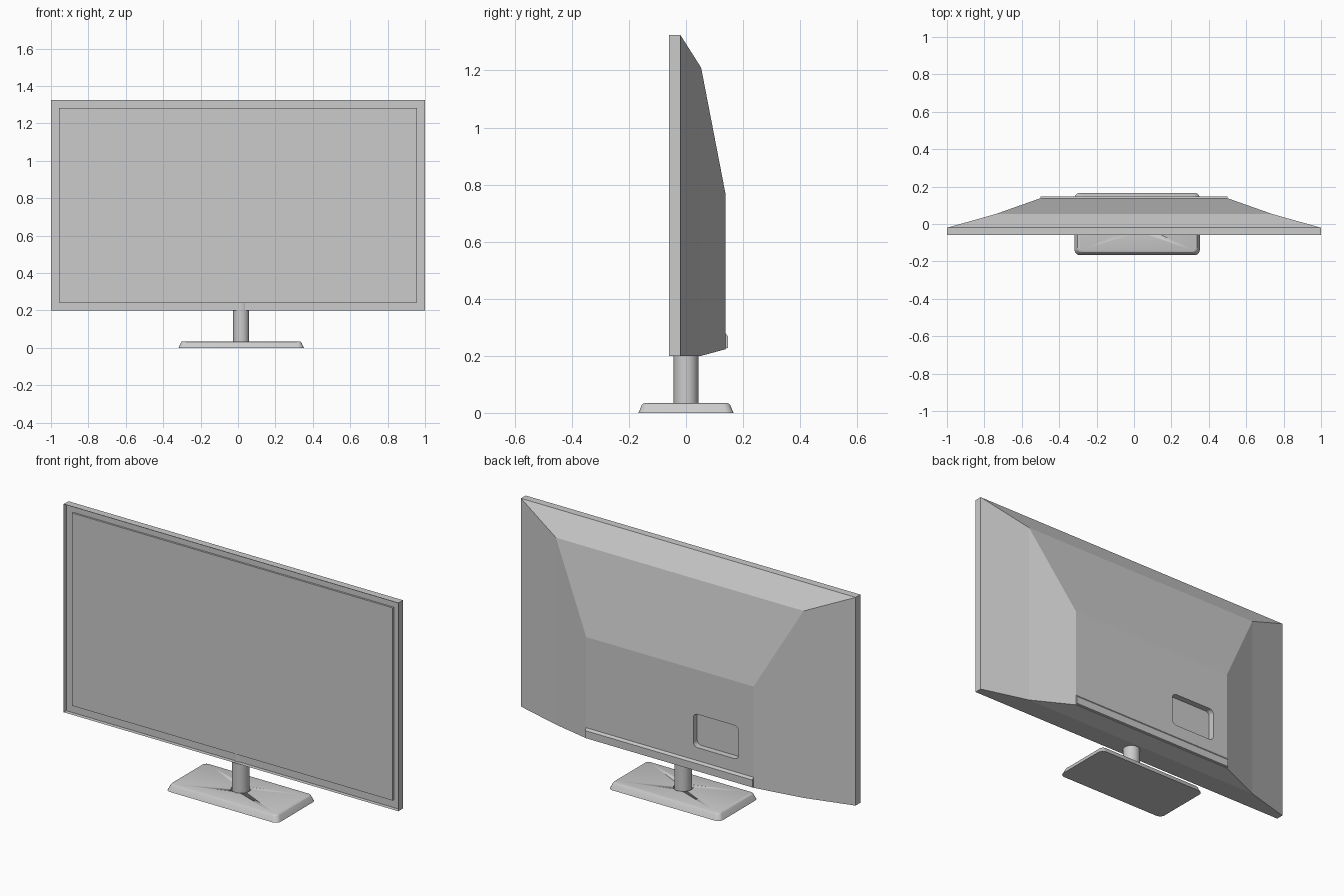
import bpy, bmesh, math
from mathutils import Matrix

if "Cube" in bpy.data.objects:
    bpy.data.objects.remove(bpy.data.objects["Cube"])


def finish(name, bm, angle=None):
    bmesh.ops.recalc_face_normals(bm, faces=bm.faces)
    me = bpy.data.meshes.new(name)
    bm.to_mesh(me)
    bm.free()
    ob = bpy.data.objects.new(name, me)
    bpy.context.collection.objects.link(ob)
    bpy.ops.object.select_all(action='DESELECT')
    ob.select_set(True)
    bpy.context.view_layer.objects.active = ob
    if angle:
        bpy.ops.object.shade_smooth_by_angle(angle=math.radians(angle))
    return ob


def loft(rings):
    """Closed solid through rings of equal point count."""
    bm = bmesh.new()
    loops = [[bm.verts.new(p) for p in r] for r in rings]
    for a, b in zip(loops, loops[1:]):
        n = len(a)
        for i in range(n):
            j = (i + 1) % n
            bm.faces.new((a[i], a[j], b[j], b[i]))
    start = bm.faces.new(loops[0][::-1])
    bm.faces.new(loops[-1])
    return bm, start


def rect(hx, y, z0, z1):
    return [(-hx, y, z0), (hx, y, z0), (hx, y, z1), (-hx, y, z1)]


def rounded(hx, hy, r, seg=6):
    pts = []
    for k, (sx, sy) in enumerate([(1, 1), (-1, 1), (-1, -1), (1, -1)]):
        for i in range(seg + 1):
            a = math.pi / 2 * (k + i / seg)
            pts.append((sx * (hx - r) + r * math.cos(a),
                        sy * (hy - r) + r * math.sin(a)))
    return pts


def cut(ob, cutter):
    cutter.hide_render = True
    m = ob.modifiers.new("cut", 'BOOLEAN')
    m.operation = 'DIFFERENCE'
    m.solver = 'EXACT'
    m.object = cutter
    bpy.ops.object.select_all(action='DESELECT')
    ob.select_set(True)
    bpy.context.view_layer.objects.active = ob
    bpy.ops.object.modifier_apply(modifier=m.name)
    bpy.data.objects.remove(cutter)


def cylinder(name, r, x, z0, z1):
    bm = bmesh.new()
    bmesh.ops.create_cone(bm, cap_ends=True, segments=32, radius1=r, radius2=r,
                          depth=z1 - z0,
                          matrix=Matrix.Translation((x, 0, (z0 + z1) / 2)))
    return finish(name, bm, 30)


# Housing: bezel slab and faceted rear shell, front inset for the screen
bm, front = loft([rect(1, -0.06, 0.2, 1.325),
                  rect(1, -0.02, 0.2, 1.325),
                  rect(0.74, 0.053, 0.2, 1.21),
                  rect(0.5, 0.138, 0.223, 0.77)])
bmesh.ops.inset_individual(bm, faces=[front], thickness=0.038)
inner = bmesh.ops.extrude_discrete_faces(bm, faces=[front])['faces'][0]
bmesh.ops.translate(bm, verts=inner.verts, vec=(0, 0.022, 0))
housing = finish("housing", bm)

# Connector recess in the rear shell
outline = rounded(0.135, 0.09, 0.025)
bm, _ = loft([[(x - 0.275, y, z + 0.44) for x, z in outline]
              for y in (0.105, 0.2)])
cut(housing, finish("recess_cutter", bm))

# Screen panel
bm, _ = loft([rect(0.958, -0.048, 0.242, 1.283),
              rect(0.958, -0.036, 0.242, 1.283)])
finish("screen", bm)

# Rear ledge along the bottom of the shell
profile = [(0.13, 0.223), (0.147, 0.228), (0.147, 0.268), (0.138, 0.28), (0.13, 0.28)]
bm, _ = loft([[(x, y, z) for y, z in profile] for x in (-0.5, 0.5)])
finish("rear_ledge", bm)

# Stand base with sloped, softened rim and a socket for the post
CX = 0.017
rim = [(0, 0), (0.002, 0.004), (0.012, 0.027), (0.016, 0.032), (0.024, 0.035)]
bm, _ = loft([[(x + CX, y, z) for x, y in rounded(0.335 - d, 0.167 - d, 0.03 - d / 2)]
              for d, z in rim])
base = finish("stand_base", bm, 30)
cut(base, cylinder("socket_cutter", 0.049, CX, 0.022, 0.06))

# Stand post
cylinder("stand_post", 0.043, CX, 0.015, 0.24)
